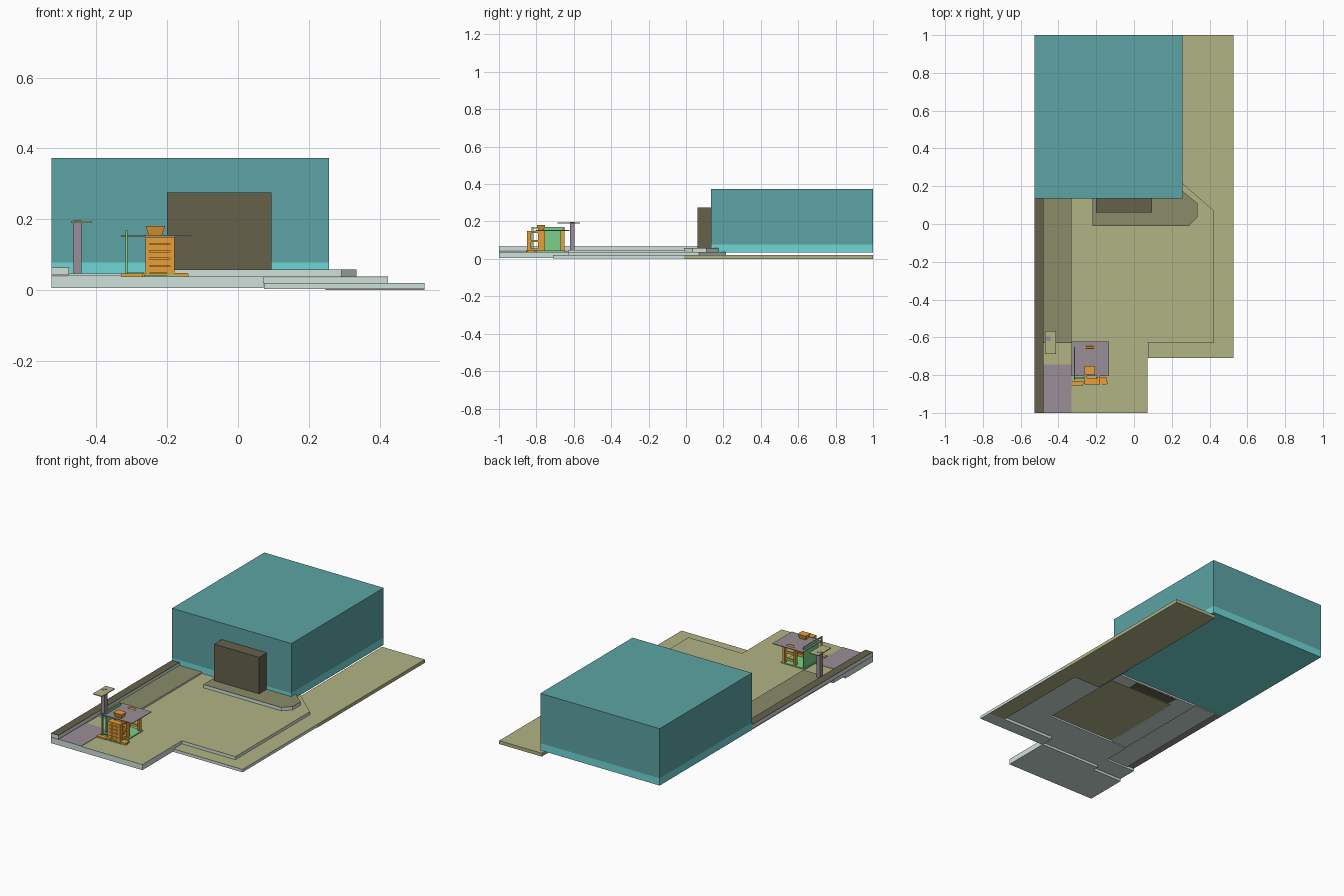
import bpy, bmesh

cube = bpy.data.objects.get("Cube")
if cube:
    bpy.data.objects.remove(cube, do_unlink=True)


def material(name, rgb):
    lin = [((c / 255 + 0.055) / 1.055) ** 2.4 for c in rgb]
    m = bpy.data.materials.new(name)
    m.use_nodes = True
    m.diffuse_color = (*lin, 1)
    node = next(n for n in m.node_tree.nodes if n.type == 'BSDF_PRINCIPLED')
    node.inputs["Base Color"].default_value = (*lin, 1)
    return m


TEAL = material("teal wall", (92, 163, 164))
AQUA = material("aqua plinth", (112, 214, 214))
DARK = material("dark olive", (101, 97, 75))
MOSS = material("moss paving", (137, 140, 105))
OLIVE = material("light olive paving", (177, 180, 133))
MAUVE = material("mauve", (153, 143, 150))
PALE = material("pale stone", (208, 225, 219))
ORANGE = material("orange timber", (235, 163, 58))
GREEN = material("green panel", (124, 208, 136))


def prism(name, outline, z0, z1, top, side=None, bottom=None, flare=1.0):
    """Extrude an outline upward; colour top, sides and underside separately."""
    side = side or top
    bottom = bottom or side
    bm = bmesh.new()
    cx = sum(p[0] for p in outline) / len(outline)
    cy = sum(p[1] for p in outline) / len(outline)
    low = [bm.verts.new((x, y, z0)) for x, y in outline]
    high = [bm.verts.new((cx + (x - cx) * flare, cy + (y - cy) * flare, z1)) for x, y in outline]
    bm.faces.new(low[::-1])
    bm.faces.new(high)
    for i in range(len(low)):
        j = (i + 1) % len(low)
        bm.faces.new((low[i], low[j], high[j], high[i]))
    bmesh.ops.recalc_face_normals(bm, faces=bm.faces)
    for f in bm.faces:
        f.material_index = 0 if f.normal.z > 0.9 else 2 if f.normal.z < -0.9 else 1
    mesh = bpy.data.meshes.new(name)
    bm.to_mesh(mesh)
    bm.free()
    for m in (top, side, bottom):
        mesh.materials.append(m)
    obj = bpy.data.objects.new(name, mesh)
    bpy.context.scene.collection.objects.link(obj)
    return obj


def box(name, x, y, z, top, side=None, bottom=None, flare=1.0):
    outline = [(x[0], y[0]), (x[1], y[0]), (x[1], y[1]), (x[0], y[1])]
    return prism(name, outline, z[0], z[1], top, side, bottom, flare)


def capped(name, outline, z0, z1, cap, bottom=PALE):
    """Stone slab with a thin paving layer on top."""
    prism(name, outline, z0, z1 - .002, cap, PALE, bottom)
    prism(name + "_paving", outline, z1 - .002, z1, cap)


# Building
box("building_plinth", (-.527, .257), (.134, 1), (.035, .078), AQUA)
box("building_body", (-.527, .257), (.134, 1), (.078, .373), TEAL)
box("entrance_block", (-.2, .095), (.062, .135), (.058, .275), DARK)

# Lower terrace
box("side_path", (.247, .527), (-.01, 1), (0, .02), OLIVE)
capped("lower_terrace_side", [(.42, -.63), (.527, -.63), (.527, -.01), (.42, -.01)],
       .003, .02, OLIVE, OLIVE)
capped("lower_terrace_front", [(.074, -.71), (.527, -.71), (.527, -.63), (.074, -.63)],
       .003, .02, OLIVE)

# Middle terrace: chamfered edge, court with a pale rim underneath
capped("middle_terrace_edge",
       [(.22, -.63), (.424, -.63), (.424, .07), (.257, .215), (.22, .215)], .02, .038, OLIVE)
box("court", (-.22, .22), (-.46, .06), (.03, .038), OLIVE, PALE, OLIVE)
capped("court_front", [(-.33, -.63), (.22, -.63), (.22, -.46), (-.33, -.46)], .02, .038, OLIVE)
box("court_left", (-.33, -.22), (-.46, .14), (.025, .038), OLIVE, PALE)
box("court_back", (-.22, .22), (.06, .14), (.025, .038), OLIVE, PALE)
box("entrance_recess", (-.195, .088), (.068, .132), (.024, .03), DARK)

# Front terrace
box("front_terrace", (-.33, .072), (-1, -.71), (.005, .038), OLIVE, PALE)
box("front_terrace_left", (-.527, -.33), (-1, -.745), (.005, .038), OLIVE, PALE)
box("front_terrace_back", (-.33, .072), (-.71, -.63), (.02, .038), OLIVE, PALE)
box("front_terrace_back_left", (-.527, -.33), (-.745, -.63), (.02, .038), OLIVE, PALE)

# Entrance podium
capped("podium", [(-.22, -.01), (.292, -.01), (.335, .035), (.335, .11), (.257, .175), (-.22, .175)],
       .038, .058, MOSS)

# Left walkway and curb
box("walkway", (-.48, -.33), (-.63, .14), (.03, .047), MOSS, PALE)
box("walkway_mat", (-.48, -.33), (-1, -.745), (.038, .041), MAUVE, PALE)
box("curb_base", (-.527, -.478), (-1, .14), (.036, .045), MAUVE)
capped("curb", [(-.527, -1), (-.478, -1), (-.478, .14), (-.527, .14)], .045, .065, DARK)

# Sign post
box("post", (-.465, -.442), (-.62, -.595), (.038, .196), MAUVE)
box("post_plate", (-.472, -.412), (-.688, -.567), (.19, .195), OLIVE)

# Playhouse roof, floor and green screen
box("playhouse_roof", (-.33, -.132), (-.805, -.623), (.15, .154), MAUVE)
box("playhouse_floor", (-.325, -.17), (-.8, -.65), (.038, .044), GREEN)
box("floor_edge", (-.265, -.17), (-.853, -.85), (.038, .042), GREEN)
box("screen", (-.318, -.312), (-.79, -.65), (.044, .17), GREEN)
box("screen_post", (-.318, -.312), (-.825, -.815), (.044, .17), GREEN)
box("screen_rail", (-.318, -.312), (-.815, -.79), (.162, .168), GREEN)
box("screen_return", (-.318, -.265), (-.817, -.811), (.044, .05), GREEN)

# Ground planks
for i, (x0, x1, y0, y1) in enumerate([(-.33, -.27, -.855, -.83), (-.27, -.14, -.848, -.835),
                                      (-.2, -.145, -.85, -.81)]):
    box(f"ground_plank_{i + 1}", (x0, x1), (y0, y1), (.038, .046 + .001 * i), ORANGE)

# Timber tower: uprights, boards with bolts, rails and backing
for y0, y1 in ((-.85, -.828), (-.79, -.755), (-.67, -.65)):
    for x in (-.262, -.192):
        box("tower_upright", (x, x + .012), (y0, y1), (.044, .15), ORANGE)
for i in range(5):
    z = .048 + i * .021
    box("tower_board", (-.26, -.182), (-.847, -.84), (z, z + .018), ORANGE)
    box("tower_shelf", (-.258, -.184), (-.788, -.757), (z, z + .015), ORANGE)
    for x in (-.24, -.21):
        box("board_bolt", (x, x + .008), (-.849, -.846), (z + .007, z + .011), ORANGE)
box("tower_backing", (-.252, -.19), (-.775, -.768), (.044, .15), ORANGE)
for x in (-.262, -.192):
    for z in (.044, .09, .138):
        box("tower_side_rail", (x, x + .012), (-.85, -.755), (z, z + .011), ORANGE)
for z in (.06, .1, .135):
    box("tower_rear_board", (-.26, -.182), (-.664, -.656), (z, z + .014), ORANGE)
box("tower_top_board", (-.255, -.19), (-.85, -.815), (.146, .15), ORANGE)

# Hoppers standing on the roof
box("front_hopper", (-.252, -.215), (-.79, -.76), (.154, .181), ORANGE, flare=1.5)
box("rear_hopper", (-.265, -.205), (-.66, -.645), (.154, .162), ORANGE, flare=.5)
